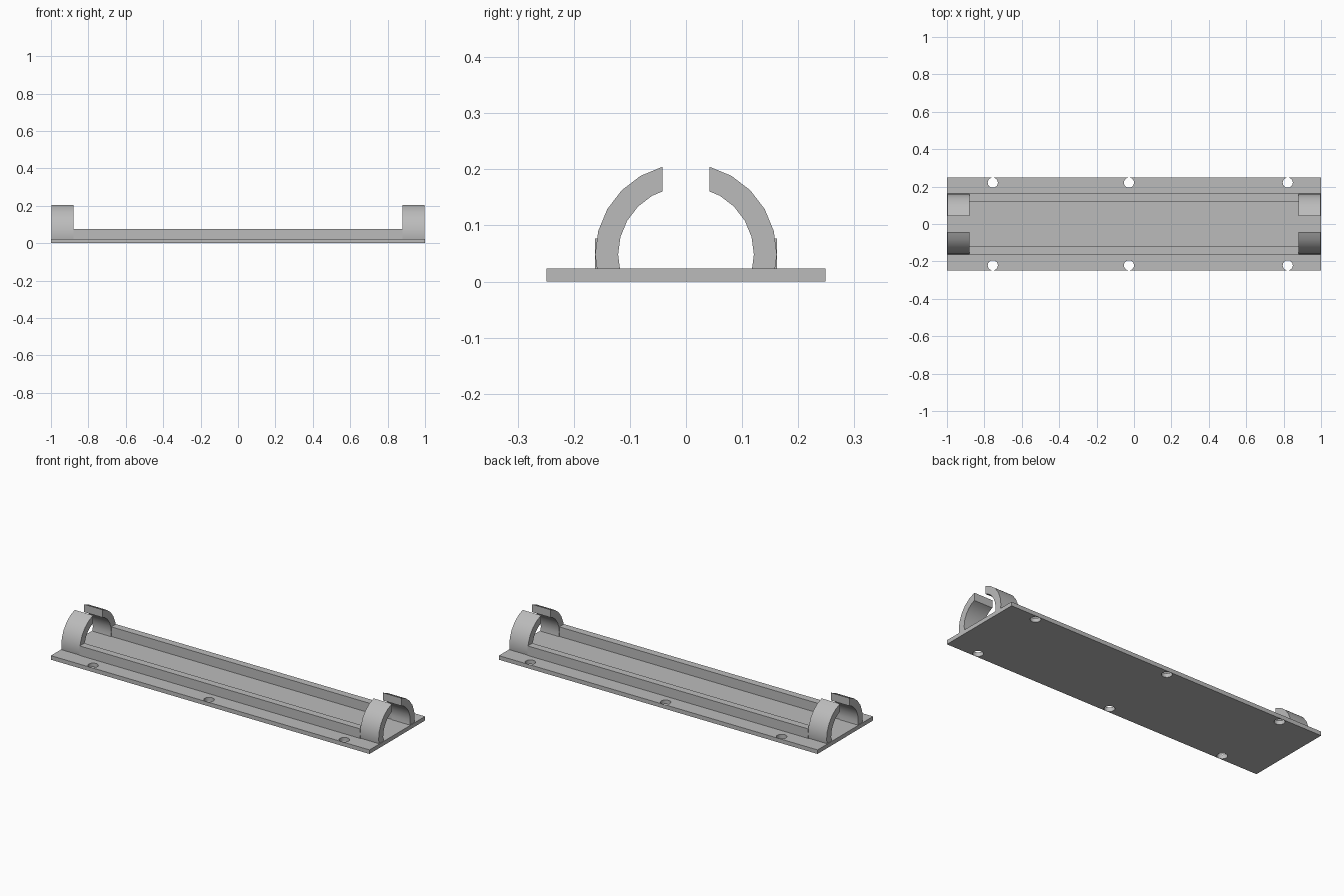
import bpy, bmesh
from math import sin, cos, radians, pi

if "Cube" in bpy.data.objects:
    bpy.data.objects.remove(bpy.data.objects["Cube"])

GREY = (0.5, 0.5, 0.5, 1)
mat = bpy.data.materials.new("light grey")
mat.use_nodes = True
mat.diffuse_color = GREY
mat.node_tree.nodes["Principled BSDF"].inputs["Base Color"].default_value = GREY

PLATE_TOP = 0.023
OUTER, INNER, AXIS_Z = 0.162, 0.121, 0.048   # tube clip radii and axis height
GAP = 0.042                                  # half the slot between clip jaws
CLIP_INNER_X, CLIP_END_X = 0.88, 0.996


def extrude_loops(name, loops, offset):
    """Fill closed outlines (later ones are holes) and extrude by offset."""
    bm = bmesh.new()
    edges = []
    for loop in loops:
        vs = [bm.verts.new(p) for p in loop]
        edges += [bm.edges.new((a, b)) for a, b in zip(vs, vs[1:] + vs[:1])]
    bmesh.ops.triangle_fill(bm, edges=edges, use_beauty=True)
    ext = bmesh.ops.extrude_face_region(bm, geom=bm.faces[:], use_keep_orig=True)
    moved = [g for g in ext["geom"] if isinstance(g, bmesh.types.BMVert)]
    bmesh.ops.translate(bm, verts=moved, vec=offset)
    bmesh.ops.recalc_face_normals(bm, faces=bm.faces[:])
    bmesh.ops.dissolve_limit(bm, angle_limit=0.01, verts=bm.verts[:], edges=bm.edges[:])
    bmesh.ops.triangulate(bm, faces=[f for f in bm.faces if len(f.verts) > 4])
    mesh = bpy.data.meshes.new(name)
    bm.to_mesh(mesh)
    bm.free()
    mesh.materials.append(mat)
    obj = bpy.data.objects.new(name, mesh)
    bpy.context.collection.objects.link(obj)
    bpy.ops.object.select_all(action="DESELECT")
    obj.select_set(True)
    bpy.context.view_layer.objects.active = obj
    bpy.ops.object.shade_smooth_by_angle(angle=radians(30))
    return obj


def rectangle(hx, hy):
    return [(-hx, -hy, 0), (hx, -hy, 0), (hx, hy, 0), (-hx, hy, 0)]


def circle(x, y, r, n=32):
    return [(x + r * cos(2 * pi * i / n), y + r * sin(2 * pi * i / n), 0) for i in range(n)]


# Base plate with six screw holes
holes = [circle(x, y, 0.027) for x in (-0.755, -0.027, 0.822) for y in (-0.221, 0.221)]
extrude_loops("base_plate", [rectangle(1, 0.249)] + holes, (0, 0, PLATE_TOP))


def jaw_arc(r):
    """Faceted arc from the plate up to the slot, as (y, z) points."""
    pts = [(r * cos(radians(a)), AXIS_Z + r * sin(radians(a))) for a in range(-15, 91, 15)]
    arc = [p for p in pts if p[1] > PLATE_TOP and p[0] > GAP + 0.001]
    # Trim the first segment at the plate and the last one at the slot
    (y0, z0), (y1, z1) = pts[0], pts[1]
    foot = (y0 + (y1 - y0) * (PLATE_TOP - z0) / (z1 - z0), PLATE_TOP)
    i = pts.index(arc[-1])
    (y0, z0), (y1, z1) = pts[i], pts[i + 1]
    tip = (GAP, z0 + (z1 - z0) * (GAP - y0) / (y1 - y0))
    return [foot] + arc + [tip]


jaw = jaw_arc(OUTER) + jaw_arc(INNER)[::-1]
for side, s in (("back", 1), ("front", -1)):
    # Long side rail between the clips
    rail = [(-CLIP_INNER_X, s * y, z) for y, z in
            ((0.121, PLATE_TOP), (OUTER, PLATE_TOP), (OUTER, 0.077), (0.121, 0.077))]
    extrude_loops(side + "_rail", [rail], (2 * CLIP_INNER_X, 0, 0))
    # Curved clip jaw at each end
    for end, x in (("left", CLIP_INNER_X), ("right", -CLIP_END_X)):
        extrude_loops(f"{side}_{end}_clip_jaw", [[(x, s * y, z) for y, z in jaw]],
                      (CLIP_END_X - CLIP_INNER_X, 0, 0))
